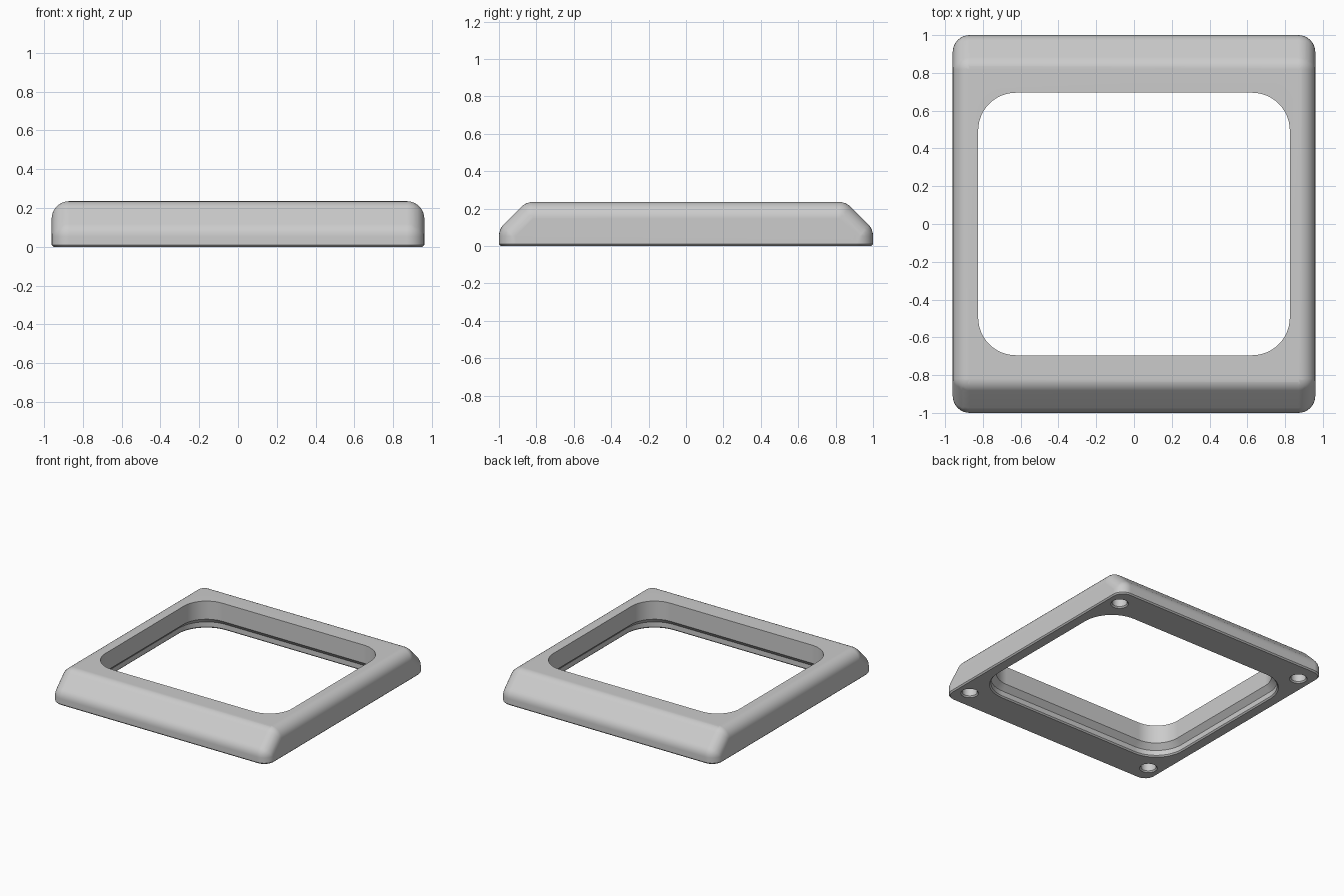
import bpy
import bmesh
from math import sin, cos, pi

cube = bpy.data.objects.get("Cube")
if cube:
    bpy.data.objects.remove(cube, do_unlink=True)

grey = bpy.data.materials.new("light grey")
grey.use_nodes = True
colour = (0.6, 0.6, 0.6, 1)
grey.diffuse_color = colour
grey.node_tree.nodes["Principled BSDF"].inputs["Base Color"].default_value = colour


def make_object(name, bm):
    bmesh.ops.recalc_face_normals(bm, faces=bm.faces[:])
    mesh = bpy.data.meshes.new(name)
    bm.to_mesh(mesh)
    bm.free()
    mesh.materials.append(grey)
    obj = bpy.data.objects.new(name, mesh)
    bpy.context.collection.objects.link(obj)
    return obj


def rounded_loop(cx, cy, radius, z, steps=12):
    """Rounded rectangle around corner centres at (+-cx, +-cy)."""
    points = []
    for quarter, (sx, sy) in enumerate([(1, 1), (-1, 1), (-1, -1), (1, -1)]):
        for i in range(steps + 1):
            a = (quarter + i / steps) * pi / 2
            points.append((sx * cx + radius * cos(a), sy * cy + radius * sin(a), z))
    return points


def circle(x, y, radius, z, steps=32):
    return [(x + radius * cos(2 * pi * i / steps),
             y + radius * sin(2 * pi * i / steps), z) for i in range(steps)]


def loft(bm, loops):
    """Closed solid skinned through a stack of matching loops."""
    rings = [[bm.verts.new(p) for p in loop] for loop in loops]
    count = len(rings[0])
    for low, high in zip(rings, rings[1:]):
        for i in range(count):
            j = (i + 1) % count
            bm.faces.new((low[i], low[j], high[j], high[i]))
    bm.faces.new(rings[0][::-1])
    bm.faces.new(rings[-1])


# Outer body: hull over rounded corners, sloping at front and back
R = 0.09
bm = bmesh.new()
points = rounded_loop(0.87, 0.91, R - 0.01, 0, 8) + rounded_loop(0.87, 0.91, R, 0.01, 8)
for cy, cz in [(0.91, 0.053), (0.818, 0.145)]:
    for k in range(8):
        lat = k * pi / 16
        points += rounded_loop(0.87, cy, R * cos(lat), cz + R * sin(lat), 8)
    points += [(sx * 0.87, sy * cy, cz + R) for sx in (1, -1) for sy in (1, -1)]
for p in points:
    bm.verts.new(p)
hull = bmesh.ops.convex_hull(bm, input=bm.verts[:])
loose = {v for v in bm.verts if not v.link_faces}
bmesh.ops.delete(bm, geom=list(loose), context="VERTS")
bmesh.ops.remove_doubles(bm, verts=bm.verts[:], dist=0.0005)
bmesh.ops.dissolve_limit(bm, angle_limit=0.01, verts=bm.verts[:], edges=bm.edges[:])
frame = make_object("frame", bm)

# Window opening, widening into a lip near the base
bm = bmesh.new()
opening = [(0.06, -0.01), (0.04, 0.01), (0.04, 0.05), (0, 0.09), (0, 0.3)]
loft(bm, [rounded_loop(0.625, 0.495, 0.2 + d, z) for d, z in opening])
opening_cutter = make_object("opening_cutter", bm)

# Blind holes under the four corners
bm = bmesh.new()
for x in (-0.845, 0.845):
    for y in (-0.845, 0.845):
        loft(bm, [circle(x, y, r, z) for r, z in [(0.075, -0.01), (0.055, 0.01), (0.055, 0.1)]])
hole_cutter = make_object("hole_cutter", bm)

bpy.ops.object.select_all(action="DESELECT")
frame.select_set(True)
bpy.context.view_layer.objects.active = frame
for cutter in (opening_cutter, hole_cutter):
    cutter.hide_render = True
    cut = frame.modifiers.new("cut", "BOOLEAN")
    cut.operation = "DIFFERENCE"
    cut.solver = "EXACT"
    cut.object = cutter
    bpy.ops.object.modifier_apply(modifier=cut.name)
    bpy.data.objects.remove(cutter, do_unlink=True)

# Smooth rounded edges while keeping the flats flat
bpy.ops.object.shade_smooth_by_angle(angle=pi / 6)
weighted = frame.modifiers.new("weighted normals", "WEIGHTED_NORMAL")
weighted.keep_sharp = True
